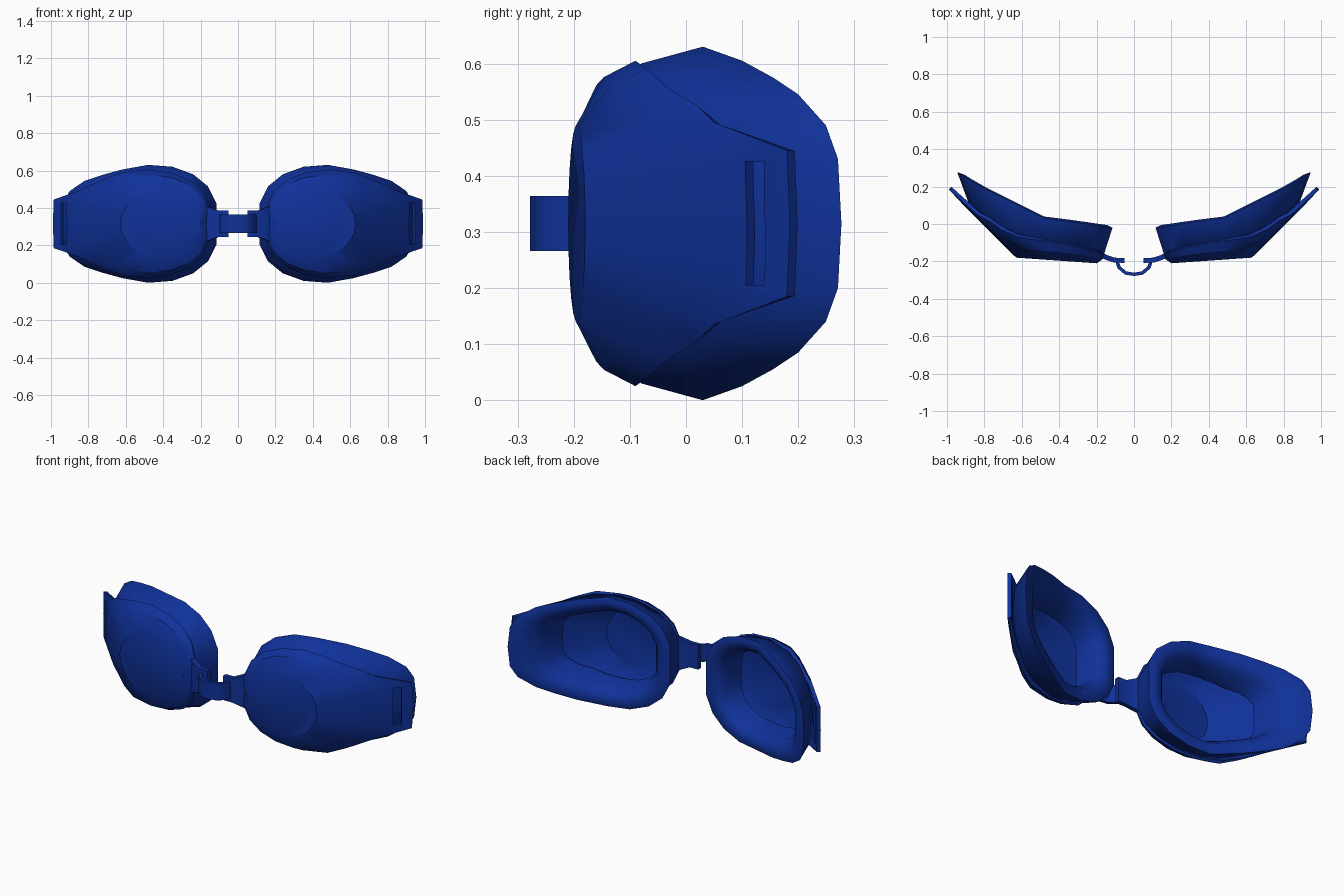
import bpy, bmesh, math

if "Cube" in bpy.data.objects:
    bpy.data.objects.remove(bpy.data.objects["Cube"])

ZC = 0.315   # height of the horizontal symmetry plane
CX = 0.48    # centre of one eyecup

blue = bpy.data.materials.new("navy blue")
blue.diffuse_color = (0.005, 0.031, 0.32, 1)
blue.use_nodes = True
blue.node_tree.nodes["Principled BSDF"].inputs["Base Color"].default_value = blue.diffuse_color


def make(name, bm):
    me = bpy.data.meshes.new(name)
    bm.to_mesh(me)
    bm.free()
    ob = bpy.data.objects.new(name, me)
    bpy.context.collection.objects.link(ob)
    me.materials.append(blue)
    return ob


def finish(ob, angle):
    """Apply the modifiers, then shade smooth with sharp edges kept."""
    bpy.ops.object.select_all(action='DESELECT')
    ob.select_set(True)
    bpy.context.view_layer.objects.active = ob
    bpy.ops.object.convert(target='MESH')
    bpy.ops.object.shade_smooth_by_angle(angle=math.radians(angle))


def solidify(ob, t, offset):
    m = ob.modifiers.new("thickness", 'SOLIDIFY')
    m.thickness, m.offset, m.use_even_offset = t, offset, True


def mirror(ob):
    ob.modifiers.new("mirror", 'MIRROR')


def full_ring(half):
    """Upper half (x, y, h) from nose end to temple end -> closed ring."""
    return ([(x, y, ZC + h) for x, y, h in half] +
            [(x, y, ZC - h) for x, y, h in half[-2:0:-1]])


def loft(halves, closed=False, cap=False):
    bm = bmesh.new()
    rings = [[bm.verts.new(p) for p in full_ring(h)] for h in halves]
    n = len(rings[0])
    pairs = list(zip(rings, rings[1:]))
    if closed:
        pairs.append((rings[-1], rings[0]))
    for a, b in pairs:
        for i in range(n):
            j = (i + 1) % n
            bm.faces.new((a[i], a[j], b[j], b[i]))
    front = bm.faces.new(rings[0]) if cap else None
    bmesh.ops.recalc_face_normals(bm, faces=bm.faces)
    if front and front.normal.y > 0:
        bmesh.ops.reverse_faces(bm, faces=bm.faces)
    return bm


def ribbon(pts):
    """Upright band following (x, y, half height)."""
    bm = bmesh.new()
    cols = [(bm.verts.new((x, y, ZC + h)), bm.verts.new((x, y, ZC - h))) for x, y, h in pts]
    for a, b in zip(cols, cols[1:]):
        bm.faces.new((a[0], b[0], b[1], a[1]))
    return bm


# lens shell: flat oval front, shoulder, and a rim drawn out into the strap lug
rim = [(.155, -.17, 0), (.155, -.17, .085), (.19, -.15, .175), (.26, -.13, .235),
       (.36, -.11, .275), (.48, -.09, .29), (.62, -.07, .275), (.71, -.03, .24),
       (.78, .02, .21), (.84, .05, .18), (.985, .18, .13), (.99, .185, 0)]
N = len(rim)
oval, shoulder = [], []
for i, (x, y, h) in enumerate(rim):
    a = math.pi * (1 - i / (N - 1))
    ex = .415 + .215 * math.cos(a)
    e = (ex, -.21 + .07 * (ex - .2), .175 * math.sin(a) if 0 < i < N - 1 else 0)
    oval.append(e)
    s = [p + .75 * (q - p) for p, q in zip(e, (x, y, h))]
    s[1] -= .03 * math.sin(a)
    shoulder.append(tuple(s))
lens = make("lens", loft([oval, shoulder, rim], cap=True))
solidify(lens, .02, -1)

# strap slot cut through the lug
bm = bmesh.new()
bmesh.ops.create_cube(bm, size=1)
cutter = make("slot_cutter", bm)
cutter.scale = (.045, .1, .22)
cutter.rotation_euler = (0, 0, math.radians(45))
cutter.location = (.93, .125, ZC)
cutter.hide_render = True
cut = lens.modifiers.new("slot", 'BOOLEAN')
cut.operation, cut.object, cut.solver = 'DIFFERENCE', cutter, 'EXACT'
mirror(lens)
finish(lens, 30)
bpy.data.objects.remove(cutter)


# soft gasket: closed section swept round the eyecup
def back_y(x):
    t = [(.0, -.04), (.115, -.02), (.32, .01), (.48, .03), (.62, .10), (.82, .2), (.945, .277)]
    for (x0, y0), (x1, y1) in zip(t, t[1:]):
        if x <= x1 + 1e-6:
            return y0 + (y1 - y0) * (x - x0) / (x1 - x0)


front = [(.16, -.16, 0), (.16, -.16, .085), (.195, -.14, .17), (.265, -.12, .23),
         (.365, -.10, .27), (.48, -.08, .285), (.62, -.04, .27), (.72, 0, .235),
         (.79, .05, .205), (.84, .08, .165), (.87, .10, .12), (.88, .10, 0)]
edge = [(.115, 0), (.115, .11), (.16, .2), (.24, .265), (.35, .305), (.48, .315),
        (.62, .29), (.73, .26), (.82, .23), (.90, .175), (.935, .115), (.945, 0)]


def lip(s, dy):
    out = []
    for x, h in edge:
        x = CX + (x - CX) * s
        out.append((x, back_y(x) + dy, h * s))
    return out


inner = []
for x, y, h in front:
    x = CX + (x - CX) * .74
    inner.append((x, y - .08 * max(0, (x - .25) / .5), h * .74))
gasket = make("gasket", loft([front, lip(1, 0), lip(.92, .01), lip(.8, .0),
                              lip(.7, -.045), inner], closed=True))
mirror(gasket)
finish(gasket, 60)

# nose tabs on the inner end of each lens
tab = make("nose_tab", ribbon([(.185, -.16, .105), (.15, -.178, .088),
                               (.105, -.193, .07), (.05, -.195, .07)]))
solidify(tab, .026, 0)
mirror(tab)
finish(tab, 30)

# bowed nose bridge joining the tabs
half = [(.092, -.195), (.08, -.232), (.045, -.262)]
arc = half + [(0, -.269)] + [(-x, y) for x, y in half[::-1]]
bridge = make("nose_bridge", ribbon([(x, y, .049) for x, y in arc]))
solidify(bridge, .018, 0)
finish(bridge, 40)
